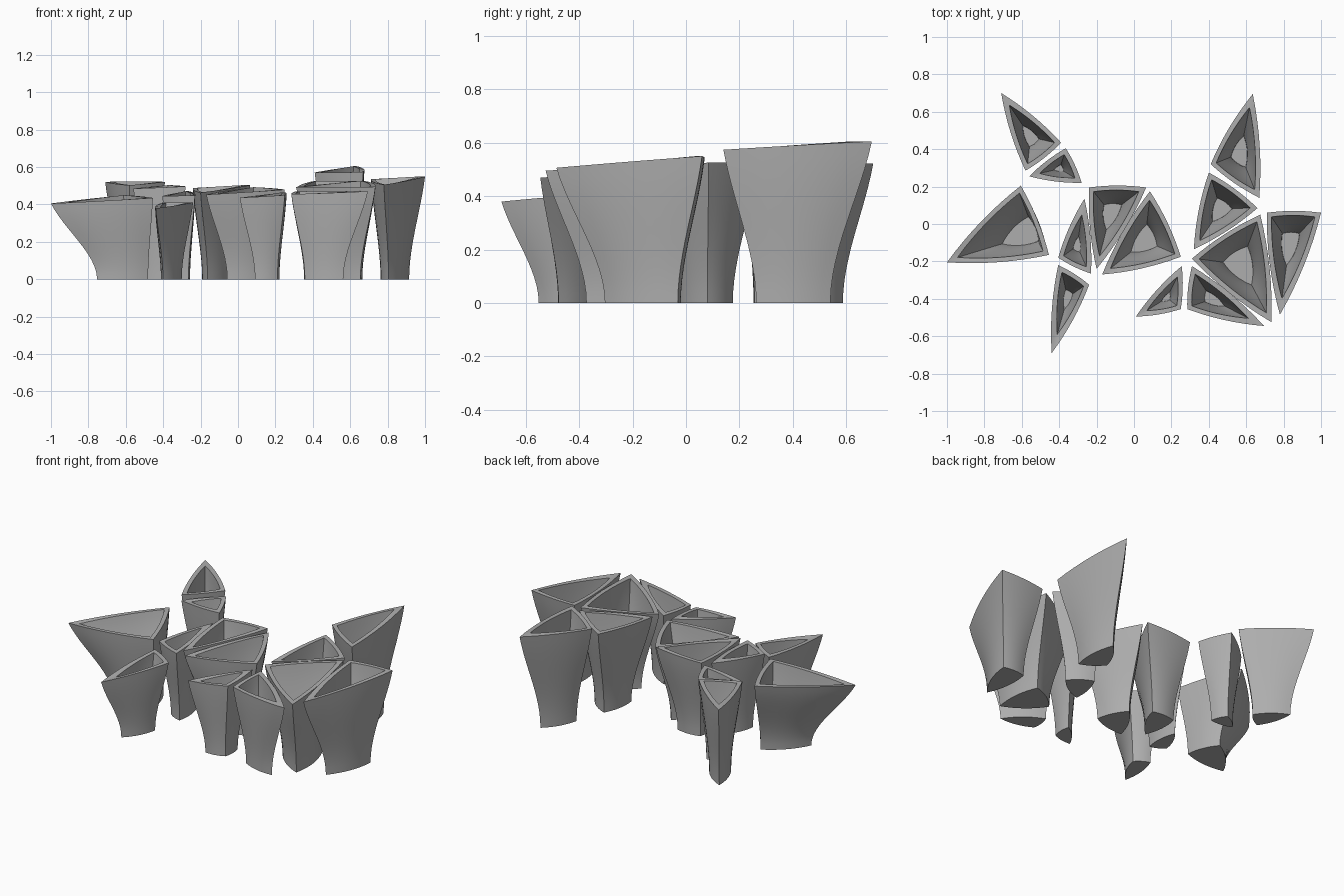
import bpy
import bmesh
import math
from mathutils import Vector

if "Cube" in bpy.data.objects:
    bpy.data.objects.remove(bpy.data.objects["Cube"], do_unlink=True)

# One plain grey for every planter
GREY = (0.42, 0.42, 0.42, 1.0)
grey = bpy.data.materials.new("plain_grey")
grey.use_nodes = True
grey.diffuse_color = GREY
shader = next(n for n in grey.node_tree.nodes if n.type == 'BSDF_PRINCIPLED')
shader.inputs["Base Color"].default_value = GREY
shader.inputs["Roughness"].default_value = 0.7

SIDE_STEPS = 8       # points along each bowed side
LEVELS = 12          # rings from foot to rim
FOOT_SCALE = 0.5     # foot size compared with the rim
WALL = 0.022
FLOOR = 0.05
TILT = Vector((0.05, 0.06))   # slope of every rim


def flare(t):
    """Wall profile: upright at the foot, opening out towards the rim."""
    return 0.4 * t * t + 0.6 * t * t * (3 - 2 * t)


def incentre(tri):
    """Centre and radius of the circle touching all three sides."""
    a, b, c = tri
    la, lb, lc = (b - c).length, (c - a).length, (a - b).length
    p = la + lb + lc
    area = abs((b - a).cross(c - a)) / 2
    return (a * la + b * lb + c * lc) / p, 2 * area / p


def outline(tri, bow):
    """Triangle whose sides bow outwards by a share of their length."""
    centre = sum(tri, Vector((0, 0))) / 3
    points = []
    for i in range(3):
        a, b = tri[i], tri[(i + 1) % 3]
        side = b - a
        out = Vector((side.y, -side.x))
        if out.dot((a + b) / 2 - centre) < 0:
            out = -out
        for k in range(SIDE_STEPS):
            u = k / SIDE_STEPS
            points.append(a + side * u + out * bow * 4 * u * (1 - u))
    return points


def planter(name, corners, height, shift=(0, 0)):
    top = [Vector(c) for c in corners]
    centre = sum(top, Vector((0, 0))) / 3
    foot = [centre + Vector(shift) + (c - centre) * FOOT_SCALE for c in top]
    rim_z = [height + TILT.dot(p - centre) for p in outline(top, 0.035)]
    bm = bmesh.new()

    def ring(u, base_z, wall):
        t = (base_z + (height - base_z) * u) / height
        f = flare(t)
        tri = [a.lerp(b, f) for a, b in zip(foot, top)]
        mid, radius = incentre(tri)
        k = 1 - wall / radius
        tri = [mid + (c - mid) * k for c in tri]
        pts = outline(tri, 0.08 + (0.035 - 0.08) * f)
        return [bm.verts.new((p.x, p.y, base_z + (z - base_z) * u))
                for p, z in zip(pts, rim_z)]

    # Outer wall up to the rim, then the inner wall down to the floor
    steps = [i / LEVELS for i in range(LEVELS + 1)]
    rings = [ring(u, 0, 0) for u in steps]
    rings += [ring(u, FLOOR, WALL) for u in reversed(steps)]
    n = SIDE_STEPS * 3
    for low, high in zip(rings, rings[1:]):
        for i in range(n):
            j = (i + 1) % n
            bm.faces.new((low[i], low[j], high[j], high[i]))
    bm.faces.new(rings[0])
    bm.faces.new(rings[-1])
    bmesh.ops.recalc_face_normals(bm, faces=bm.faces)

    mesh = bpy.data.meshes.new(name)
    bm.to_mesh(mesh)
    bm.free()
    mesh.materials.append(grey)
    obj = bpy.data.objects.new(name, mesh)
    bpy.context.collection.objects.link(obj)
    bpy.ops.object.select_all(action='DESELECT')
    obj.select_set(True)
    bpy.context.view_layer.objects.active = obj
    bpy.ops.object.shade_smooth_by_angle(angle=math.radians(35))


# Right-hand group
planter("planter_back_right", [(-.71, .70), (-.39, .435), (-.58, .285)], .515)
planter("small_planter_back_right", [(-.365, .405), (-.28, .22), (-.56, .255)], .495)
planter("planter_far_right", [(-.605, .205), (-.455, -.165), (-1, -.205)], .43, (.09, 0))
planter("planter_front_right", [(-.405, -.22), (-.24, -.325), (-.44, -.69)], .40)

# Middle group
planter("narrow_planter_middle", [(-.265, .135), (-.23, -.265), (-.405, -.18)], .455)
planter("planter_middle_back", [(-.24, .195), (.065, .195), (-.2, -.24)], .485)
planter("planter_middle", [(.085, .175), (.25, -.175), (-.17, -.27)], .475)
planter("small_planter_front", [(.255, -.225), (.25, -.455), (.01, -.495)], .45)

# Left-hand group
planter("planter_front_left", [(.31, -.225), (.695, -.545), (.285, -.455)], .465)
planter("large_planter_left", [(.675, .05), (.735, -.525), (.31, -.185)], .505)
planter("planter_left_back", [(.4, .275), (.66, .085), (.32, -.135)], .515)
planter("planter_back_left", [(.635, .695), (.67, .14), (.41, .32)], .583)
planter("planter_far_left", [(.71, .06), (1, .06), (.78, -.485)], .53)
